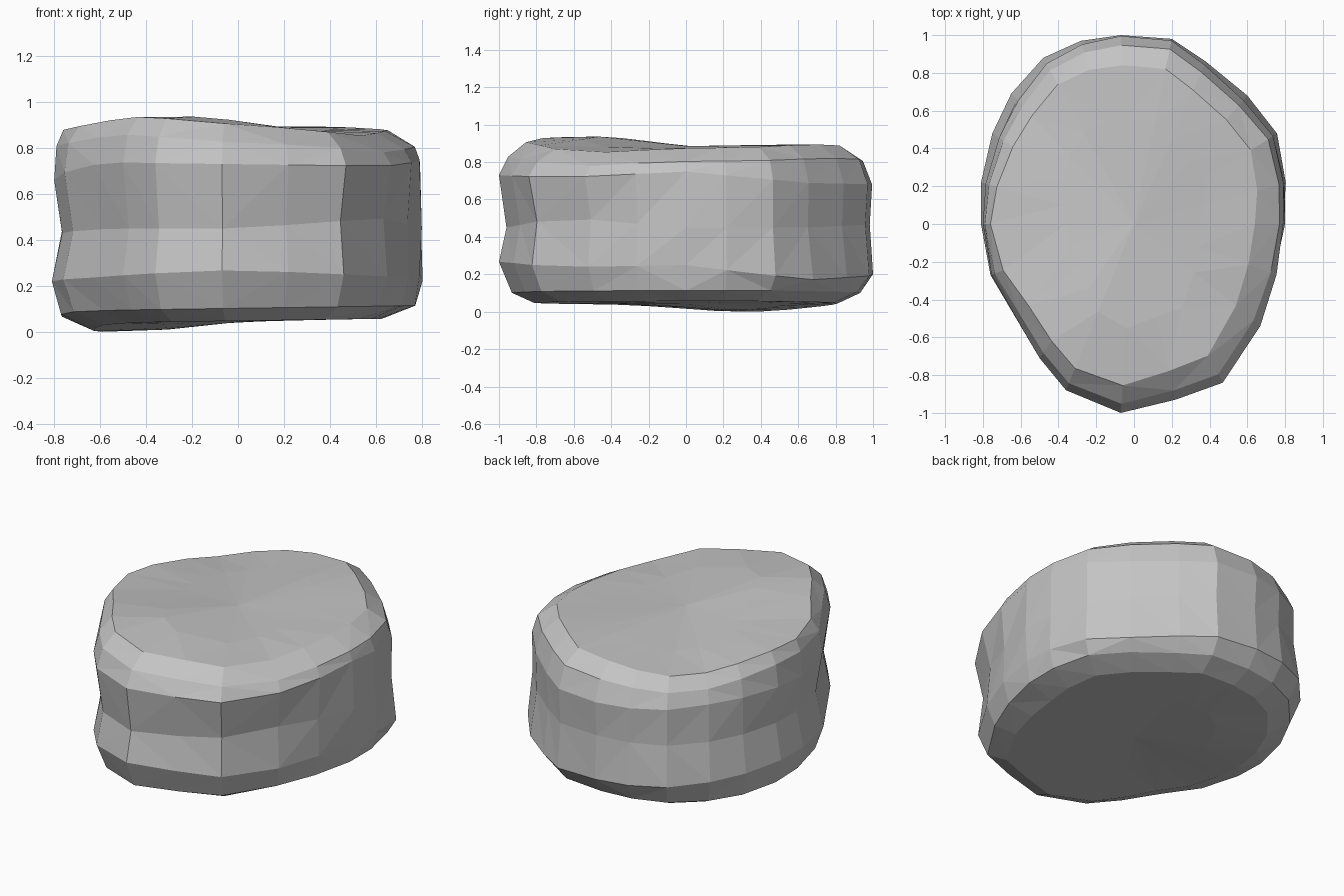
import bpy
import bmesh
import math

cube = bpy.data.objects.get("Cube")
if cube:
    bpy.data.objects.remove(cube, do_unlink=True)

# Plan outline of the boulder, counter-clockwise from the front tip
OUTLINE = [
    (-0.07, -1.0), (0.22, -0.93), (0.47, -0.84), (0.67, -0.54), (0.76, -0.27),
    (0.80, 0.0), (0.81, 0.22), (0.76, 0.48), (0.60, 0.68), (0.38, 0.86),
    (0.20, 0.98), (-0.07, 1.0), (-0.28, 0.97), (-0.48, 0.88), (-0.65, 0.69),
    (-0.75, 0.48), (-0.81, 0.22), (-0.81, 0.0), (-0.76, -0.27),
    (-0.63, -0.49), (-0.50, -0.71), (-0.36, -0.88),
]


def bump(x, y, cx, cy, width):
    return math.exp(-((x - cx) ** 2 + (y - cy) ** 2) / width ** 2)


def top_height(x, y):
    return (0.875 + 0.068 * bump(x, y, -0.3, -0.55, 0.45)
            + 0.022 * bump(x, y, 0.25, 0.6, 0.4)
            - 0.05 * bump(x, y, -0.5, 0.65, 0.35)
            - 0.025 * bump(x, y, 0.6, -0.5, 0.3))


def bottom_height(x, y):
    return 0.048 + 0.015 * x - 0.042 * bump(x, y, -0.5, 0.3, 0.4)


# Rings from underside to crown: (kind, heights, insets). Each list holds eight
# values around the boulder, every 45 degrees counter-clockwise from +x.
RINGS = [
    ("bottom", [0] * 8, [0.50] * 8),
    ("bottom", [0] * 8, [0.19] * 8),
    ("bottom", [0.055] * 8, [0.03, 0.06, 0.07, 0.06, 0.04, 0.06, 0.07, 0.08]),
    ("wall", [0.25, 0.17, 0.20, 0.22, 0.22, 0.24, 0.27, 0.24],
     [0.01, 0.0, 0.0, 0.0, 0.0, 0.0, 0.0, 0.03]),
    ("wall", [0.45, 0.45, 0.47, 0.45, 0.43, 0.45, 0.45, 0.50],
     [0.0, 0.04, 0.015, 0.045, 0.045, 0.045, 0.04, 0.055]),
    ("wall", [0.75, 0.69, 0.68, 0.68, 0.66, 0.74, 0.73, 0.72],
     [0.01, 0.035, 0.0, 0.055, 0.01, 0.0, 0.0, 0.0]),
    ("top", [-0.07] * 8, [0.03, 0.07, 0.05, 0.09, 0.02, 0.03, 0.05, 0.05]),
    ("top", [0] * 8, [0.16, 0.17, 0.16, 0.16, 0.05, 0.10, 0.15, 0.17]),
    ("top", [0] * 8, [0.45] * 8),
]


def around(values, angle):
    position = angle / (math.pi / 4) % 8
    i = int(position) % 8
    blend = position - int(position)
    return values[i] * (1 - blend) + values[(i + 1) % 8] * blend


def ring_point(x, y, kind, heights, insets):
    angle = math.atan2(y, x)
    scale = 1 - around(insets, angle) / math.hypot(x, y)
    x, y, z = x * scale, y * scale, around(heights, angle)
    if kind == "bottom":
        z += bottom_height(x, y)
    elif kind == "top":
        z += top_height(x, y)
    return x, y, z


# Boulder body
bm = bmesh.new()
rings = [[bm.verts.new(ring_point(x, y, *ring)) for x, y in OUTLINE] for ring in RINGS]
count = len(OUTLINE)
for low, high in zip(rings, rings[1:]):
    for i in range(count):
        j = (i + 1) % count
        bm.faces.new((low[i], low[j], high[j], high[i]))

# Close the underside and the crown
under = bm.verts.new((0, 0, bottom_height(0, 0)))
crown = bm.verts.new((0, 0, top_height(0, 0)))
for i in range(count):
    j = (i + 1) % count
    bm.faces.new((under, rings[0][j], rings[0][i]))
    bm.faces.new((crown, rings[-1][i], rings[-1][j]))

# Stand on the ground and break the quads into facets
lowest = min(v.co.z for v in bm.verts)
bmesh.ops.translate(bm, verts=bm.verts, vec=(0, 0, -lowest))
bmesh.ops.triangulate(bm, faces=bm.faces)
bmesh.ops.recalc_face_normals(bm, faces=bm.faces)
mesh = bpy.data.meshes.new("boulder")
bm.to_mesh(mesh)
bm.free()
boulder = bpy.data.objects.new("boulder", mesh)
bpy.context.collection.objects.link(boulder)

# Stone colour
stone = bpy.data.materials.new("stone_grey")
stone.use_nodes = True
colour = (0.55, 0.55, 0.55, 1.0)
stone.diffuse_color = colour
bsdf = stone.node_tree.nodes["Principled BSDF"]
bsdf.inputs["Base Color"].default_value = colour
bsdf.inputs["Roughness"].default_value = 0.9
mesh.materials.append(stone)
